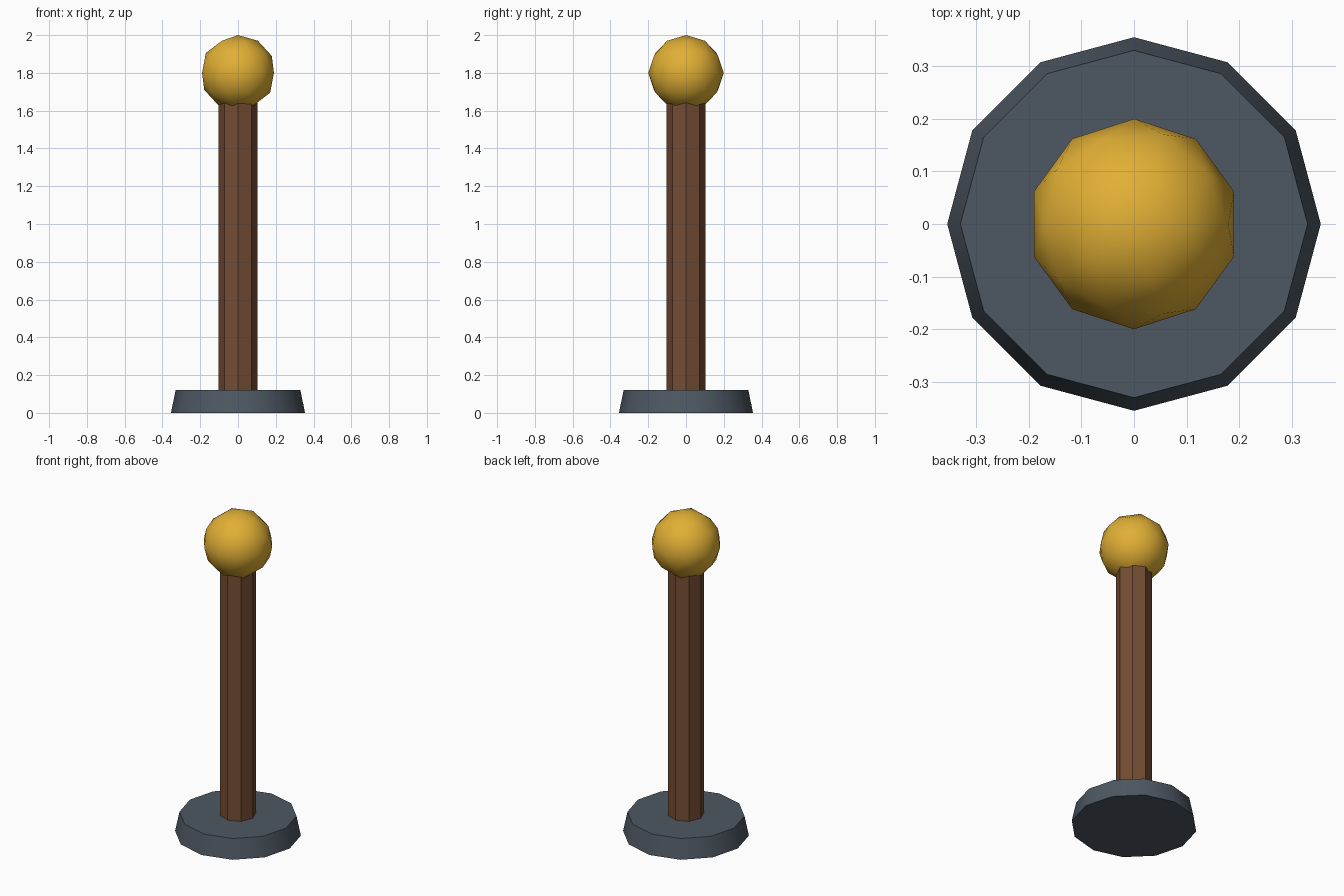
import bpy
import math

if "Cube" in bpy.data.objects:
    bpy.data.objects.remove(bpy.data.objects["Cube"])


def material(name, rgb):
    m = bpy.data.materials.new(name)
    m.diffuse_color = (*rgb, 1.0)
    m.use_nodes = True
    m.node_tree.nodes["Principled BSDF"].inputs["Base Color"].default_value = m.diffuse_color
    return m


def finish(name, mat, rotation=0.0):
    ob = bpy.context.object
    ob.name = name
    ob.rotation_euler.z = rotation
    ob.data.materials.append(mat)
    # Soft edges blend, the eight post corners stay sharp
    bpy.ops.object.shade_smooth_by_angle(angle=math.radians(35))
    return ob


slate = material("slate grey", (0.075, 0.096, 0.122))
brown = material("wood brown", (0.18, 0.075, 0.034))
gold = material("gold", (0.75, 0.43, 0.035))

# Tapered twelve-sided foot
bpy.ops.mesh.primitive_cone_add(vertices=12, radius1=0.355, radius2=0.33,
                                depth=0.12, location=(0, 0, 0.06))
finish("base", slate)

# Eight-sided post, sunk into the ball
bpy.ops.mesh.primitive_cylinder_add(vertices=8, radius=0.102,
                                    depth=1.58, location=(0, 0, 0.91))
finish("post", brown)

# Ball on top
bpy.ops.mesh.primitive_ico_sphere_add(subdivisions=2, radius=0.2,
                                      location=(0, 0, 1.8))
finish("ball", gold)
